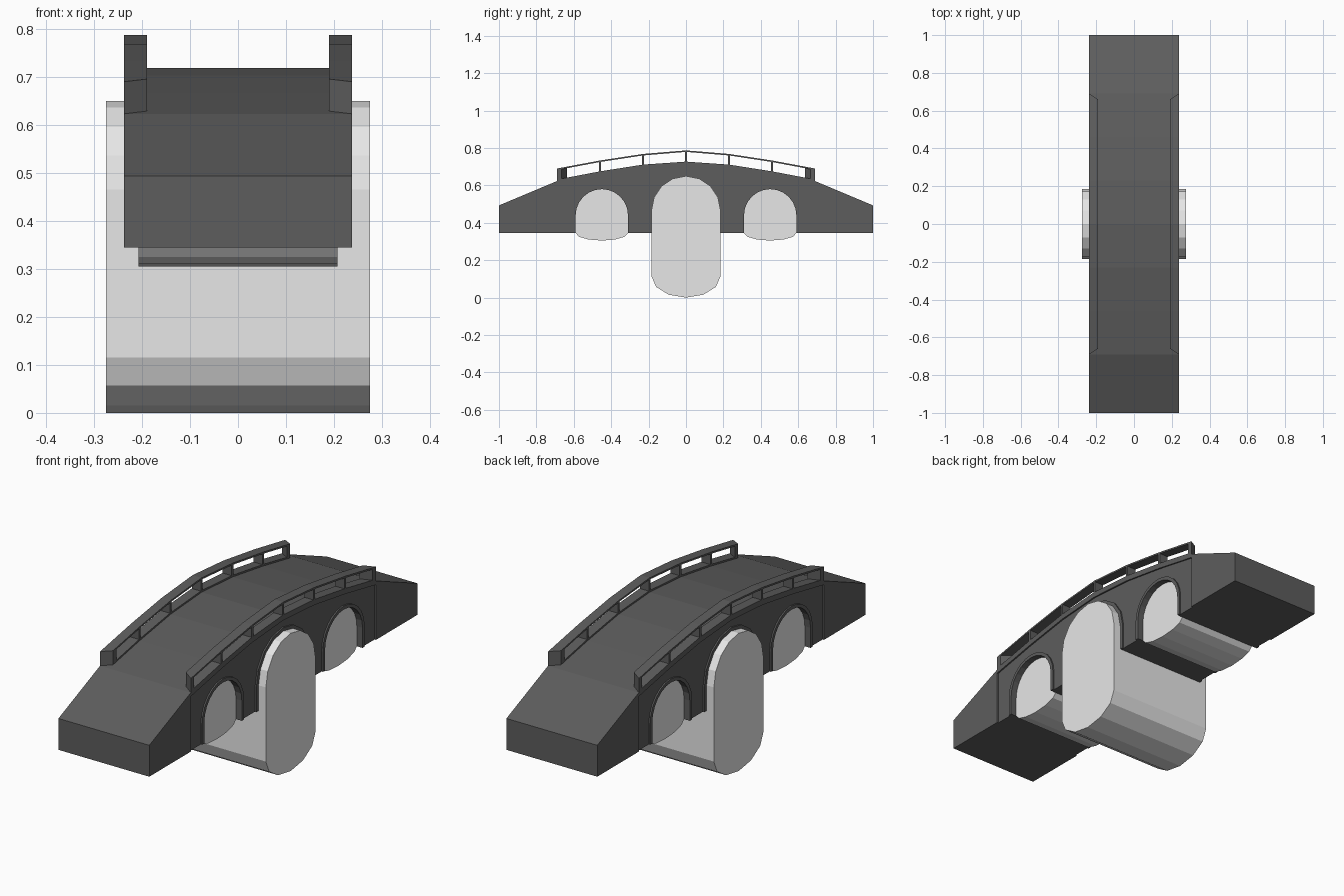
import bpy, bmesh
from math import sin, cos, pi

cube = bpy.data.objects.get("Cube")
if cube:
    bpy.data.objects.remove(cube, do_unlink=True)


def make_material(name, value):
    m = bpy.data.materials.new(name)
    m.use_nodes = True
    colour = (value, value, value, 1)
    m.diffuse_color = colour
    m.node_tree.nodes["Principled BSDF"].inputs["Base Color"].default_value = colour
    return m


DARK = make_material("dark grey stone", 0.11)
LIGHT = make_material("pale grey", 0.8)

HALF = 0.237      # half width of the bridge
WALL = 0.230      # half width of the recessed side walls
BASE = 0.345      # underside of the abutments
INNER = 0.19      # inner face of the railings


def prism(name, outline, x0, x1, mat, mitre=0):
    """Extrude a (y, z) outline from x0 to x1; mitre pulls in the ends at x0."""
    bm = bmesh.new()

    def ring(x, pull):
        verts = []
        for y, z in outline:
            if pull and abs(y) > 0.65:
                y, z = y - pull * (1 if y > 0 else -1), z + pull * 0.18
            verts.append(bm.verts.new((x, y, z)))
        return verts

    a, b = ring(x0, mitre), ring(x1, 0)
    bm.faces.new(a)
    bm.faces.new(b)
    for i in range(len(a)):
        j = (i + 1) % len(a)
        bm.faces.new((a[i], a[j], b[j], b[i]))
    bmesh.ops.recalc_face_normals(bm, faces=bm.faces)
    mesh = bpy.data.meshes.new(name)
    bm.to_mesh(mesh)
    bm.free()
    mesh.materials.append(mat)
    obj = bpy.data.objects.new(name, mesh)
    bpy.context.collection.objects.link(obj)
    return obj


def mirror_x(obj):
    obj.modifiers.new("mirror", 'MIRROR').use_axis = (True, False, False)


def arc(cy, cz, ry, rz, n, start=pi, end=0):
    return [(cy + ry * cos(start + (end - start) * i / n),
             cz + rz * sin(start + (end - start) * i / n)) for i in range(n + 1)]


def both_ends(half):
    """Complete a symmetric line from its y >= 0 half, centre first."""
    return [(-y, z) for y, z in reversed(half[1:])] + half


def band(line, low, high):
    """Closed strip between two vertical offsets of a line."""
    return [(y, z + low) for y, z in line] + [(y, z + high) for y, z in reversed(line)]


deck = both_ends([(0, 0.719), (0.23, 0.703), (0.46, 0.667), (0.69, 0.623)])
rail = both_ends([(0, 0.787), (0.23, 0.768), (0.46, 0.733), (0.69, 0.69)])

# Arches: centre y, spring height, radius, segments
ARCHES = [(-0.45, 0.44, 0.14, 12), (0, 0.465, 0.185, 8), (0.45, 0.44, 0.14, 12)]

# Recessed wall body with the three openings
underside = [(-0.69, BASE)]
for cy, cz, r, n in ARCHES:
    underside += [(cy - r, BASE)] + arc(cy, cz, r, r, n) + [(cy + r, BASE)]
underside.append((0.69, BASE))
prism("bridge_walls", underside + deck[::-1], -WALL, WALL, DARK)

# Deck slab and sloping end ramps
prism("deck_slab", band(deck, -0.018, 0), -HALF, HALF, DARK)
for s, name in ((-1, "front_ramp"), (1, "back_ramp")):
    prism(name, [(s, BASE), (s, 0.493), (s * 0.69, 0.623), (s * 0.69, BASE)],
          -HALF, HALF, DARK)

# Raised rims round the arch openings
RIM = 0.016
for i, (cy, cz, r, n) in enumerate(ARCHES):
    inner = [(cy - r, BASE)] + arc(cy, cz, r, r, n) + [(cy + r, BASE)]
    ro = r + RIM
    outer = [(cy - ro, BASE)] + arc(cy, cz, ro, ro, n) + [(cy + ro, BASE)]
    mirror_x(prism(f"arch_rim_{i + 1}", inner + outer[::-1], 0.2, HALF, DARK))

# Rounded pale blocks filling the openings
for i, (cy, cz, r, n) in enumerate(ARCHES):
    middle = cy == 0
    low, drop, half = (0.115, 0.115, 0.275) if middle else (BASE, 0.04, 0.207)
    outline = arc(cy, cz, r, r, n) + arc(cy, low, r, drop, 6, 0, -pi)
    prism("centre_arch_block" if middle else f"side_arch_block_{i + 1}",
          outline, -half, half, LIGHT)

# Railings: kerb, handrail and posts, mirrored to the other side
mirror_x(prism("kerb", band(deck, -0.003, 0.008), INNER, HALF, DARK, 0.03))
mirror_x(prism("handrail", band(rail, -0.008, 0), INNER, HALF, DARK, 0.03))


def height(line, y):
    for (y0, z0), (y1, z1) in zip(line, line[1:]):
        if y0 <= y <= y1:
            return z0 + (z1 - z0) * (y - y0) / (y1 - y0)


for i in range(-3, 4):
    end = abs(i) == 3
    w = 0.0125 if end else 0.006
    y = (0.6775 if i > 0 else -0.6775) if end else i * 0.23
    sides = (y - w, y + w)
    post = [(v, height(deck, v)) for v in sides]
    post += [(v, height(rail, v) - 0.002) for v in reversed(sides)]
    mirror_x(prism(f"railing_post_{i + 4}", post, INNER, HALF, DARK, 0.03 if end else 0))
